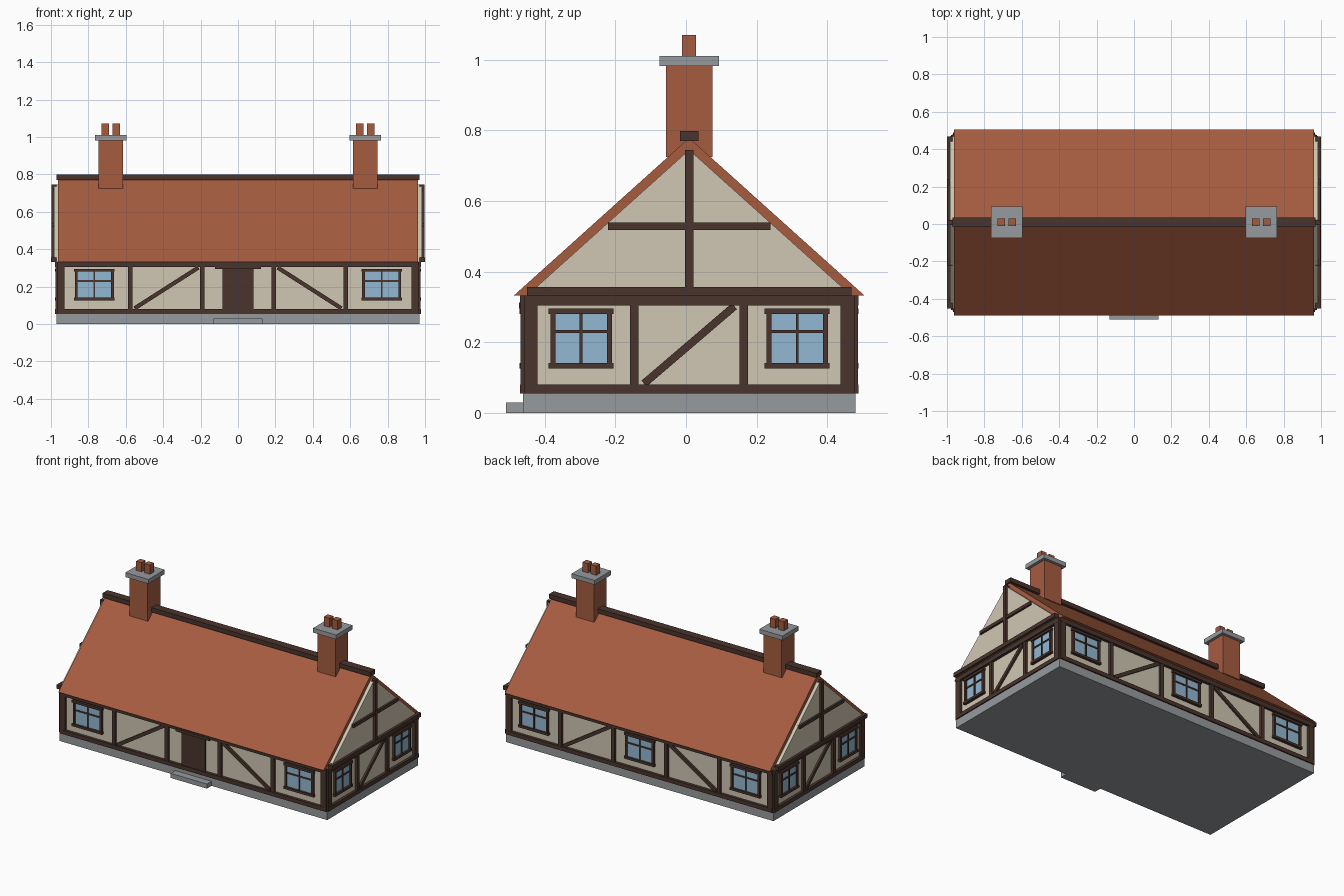
import bpy, bmesh, math
from mathutils import Matrix, Vector

if "Cube" in bpy.data.objects:
    bpy.data.objects.remove(bpy.data.objects["Cube"])

YC = 0.009            # the house sits slightly back because of the door step
HX, HY = 0.96, 0.461  # plaster wall half sizes


def mat(name, rgb):
    m = bpy.data.materials.new(name)
    lin = [(c / 255 / 12.92) if c < 10 else ((c / 255 + 0.055) / 1.055) ** 2.4 for c in rgb]
    m.diffuse_color = (*lin, 1)
    m.use_nodes = True
    m.node_tree.nodes["Principled BSDF"].inputs["Base Color"].default_value = m.diffuse_color
    return m


PLASTER = mat("plaster", (208, 199, 179))
TIMBER = mat("timber", (74, 52, 44))
TILE = mat("terracotta", (166, 92, 64))
STONE = mat("stone", (151, 155, 158))
GLASS = mat("glass", (147, 184, 210))


class Part:
    """Collects prisms drawn in (u, z) and extruded outwards from the house centre."""

    def __init__(self, name, material, angle=0):
        self.name, self.material = name, material
        self.bm = bmesh.new()
        self.m = Matrix.Translation((0, YC, 0)) @ Matrix.Rotation(math.radians(angle), 4, 'Z')

    def prism(self, pts, d0, d1):
        rings = [[self.bm.verts.new(self.m @ Vector((u, -d, z))) for u, z in pts] for d in (d0, d1)]
        n = len(pts)
        self.bm.faces.new(rings[0])
        self.bm.faces.new(rings[1][::-1])
        for i in range(n):
            j = (i + 1) % n
            self.bm.faces.new((rings[0][i], rings[1][i], rings[1][j], rings[0][j]))

    def box(self, u0, u1, d0, d1, z0, z1):
        self.prism([(u0, z0), (u1, z0), (u1, z1), (u0, z1)], d0, d1)

    def beam(self, a, b, w, d0, d1):
        a, b = Vector(a), Vector(b)
        n = (b - a).orthogonal().normalized() * w / 2
        self.prism([a + n, b + n, b - n, a - n], d0, d1)

    def done(self):
        bmesh.ops.recalc_face_normals(self.bm, faces=self.bm.faces)
        me = bpy.data.meshes.new(self.name)
        self.bm.to_mesh(me)
        self.bm.free()
        me.materials.append(self.material)
        bpy.context.collection.objects.link(bpy.data.objects.new(self.name, me))


def block(name, material, *b):
    p = Part(name, material)
    p.box(*b)
    p.done()


# base and walls
block("plinth", STONE, -0.971, 0.971, -0.471, 0.471, 0, 0.055)
block("walls", PLASTER, -HX, HX, -HY, HY, 0.055, 0.331)
block("door_step", STONE, -0.131, 0.131, 0.47, 0.519, 0, 0.03)


def window(name, c, wall, hw, angle):
    glass = Part(name + "_glass", GLASS, angle)
    glass.box(c - hw, c + hw, wall - 0.002, wall + 0.006, 0.138, 0.283)
    glass.done()
    f = Part(name + "_frame", TIMBER, angle)
    for s in (-1, 1):
        e = c + s * (hw + 0.003)
        f.box(e - 0.007, e + 0.007, wall, wall + 0.015, 0.13, 0.29)
    for z0, z1 in ((0.126, 0.141), (0.28, 0.295)):
        f.box(c - hw - 0.015, c + hw + 0.015, wall, wall + 0.019, z0, z1)
    f.box(c - 0.004, c + 0.004, wall, wall + 0.012, 0.138, 0.283)
    f.box(c - hw, c + hw, wall, wall + 0.011, 0.226, 0.235)
    f.done()


# timber framing, one set per wall
for side, angle in (("front", 0), ("right", 90), ("back", 180), ("left", 270)):
    long = side in ("front", "back")
    half, wall = (HX, HY) if long else (HY, HX)
    out = wall + 0.017
    f = Part(side + "_frame", TIMBER, angle)
    f.box(-half - 0.007, half + 0.007, wall - 0.01, out + 0.001, 0.055, 0.081)
    f.box(-half - 0.007, half + 0.007, wall - 0.01, out + 0.001, 0.304, 0.332)
    studs = (-0.576, -0.192, 0.192, 0.576) if long else (-0.155, 0.155)
    for s in (-1, 1):
        f.box(s * (half - 0.032), s * (half + 0.007), wall - 0.01, out, 0.06, 0.32)
    for u in studs:
        f.box(u - 0.012, u + 0.012, wall - 0.01, out - 0.001, 0.06, 0.32)
    # diagonal braces
    if long:
        for s in (-1, 1):
            f.beam((s * 0.553, 0.084), (s * 0.212, 0.302), 0.022, wall - 0.005, wall + 0.012)
    else:
        f.beam((-0.128, 0.083), (0.128, 0.302), 0.022, wall - 0.005, wall + 0.012)
    f.done()
    # windows, with a middle one at the back
    if long:
        spots = (-0.768, 0.768) if side == "front" else (-0.768, 0, 0.768)
    else:
        spots = (-0.306, 0.306)
    for i, c in enumerate(spots):
        window(f"{side}_window_{i + 1}", c, wall, 0.094 if long else 0.077, angle)
    # gable panel with tie beam, collar and king post
    if not long:
        g = Part(side + "_gable", PLASTER, angle)
        g.prism([(-0.461, 0.331), (0.461, 0.331), (0, 0.745)], 0.94, 0.983)
        g.done()
        t = Part(side + "_gable_timbers", TIMBER, angle)
        t.box(-0.46, 0.46, 0.97, 1.0, 0.331, 0.357)
        t.box(-0.23, 0.23, 0.97, 0.996, 0.518, 0.539)
        t.box(-0.012, 0.012, 0.97, 0.998, 0.35, 0.745)
        t.done()

# door
block("door", TIMBER, -0.084, 0.084, HY - 0.01, HY + 0.012, 0.055, 0.298)
block("door_header", TIMBER, -0.122, 0.122, HY - 0.01, HY + 0.021, 0.295, 0.312)

# roof and ridge
roof = Part("roof", TILE, 90)
roof.prism([(-0.497, 0.332), (0.497, 0.332), (0, 0.779)], -0.962, 0.962)
roof.done()
block("ridge", TIMBER, -0.971, 0.971, -0.026, 0.026, 0.77, 0.799)

# chimneys
for name, c in (("left", -0.681), ("right", 0.681)):
    block(name + "_chimney", TILE, c - 0.066, c + 0.066, -0.066, 0.066, 0.725, 0.985)
    block(name + "_chimney_cap", STONE, c - 0.084, c + 0.084, -0.084, 0.084, 0.982, 1.011)
    pots = Part(name + "_chimney_pots", TILE)
    for s in (-1, 1):
        pots.box(c + s * 0.03 - 0.02, c + s * 0.03 + 0.02, -0.02, 0.02, 1.005, 1.071)
    pots.done()
